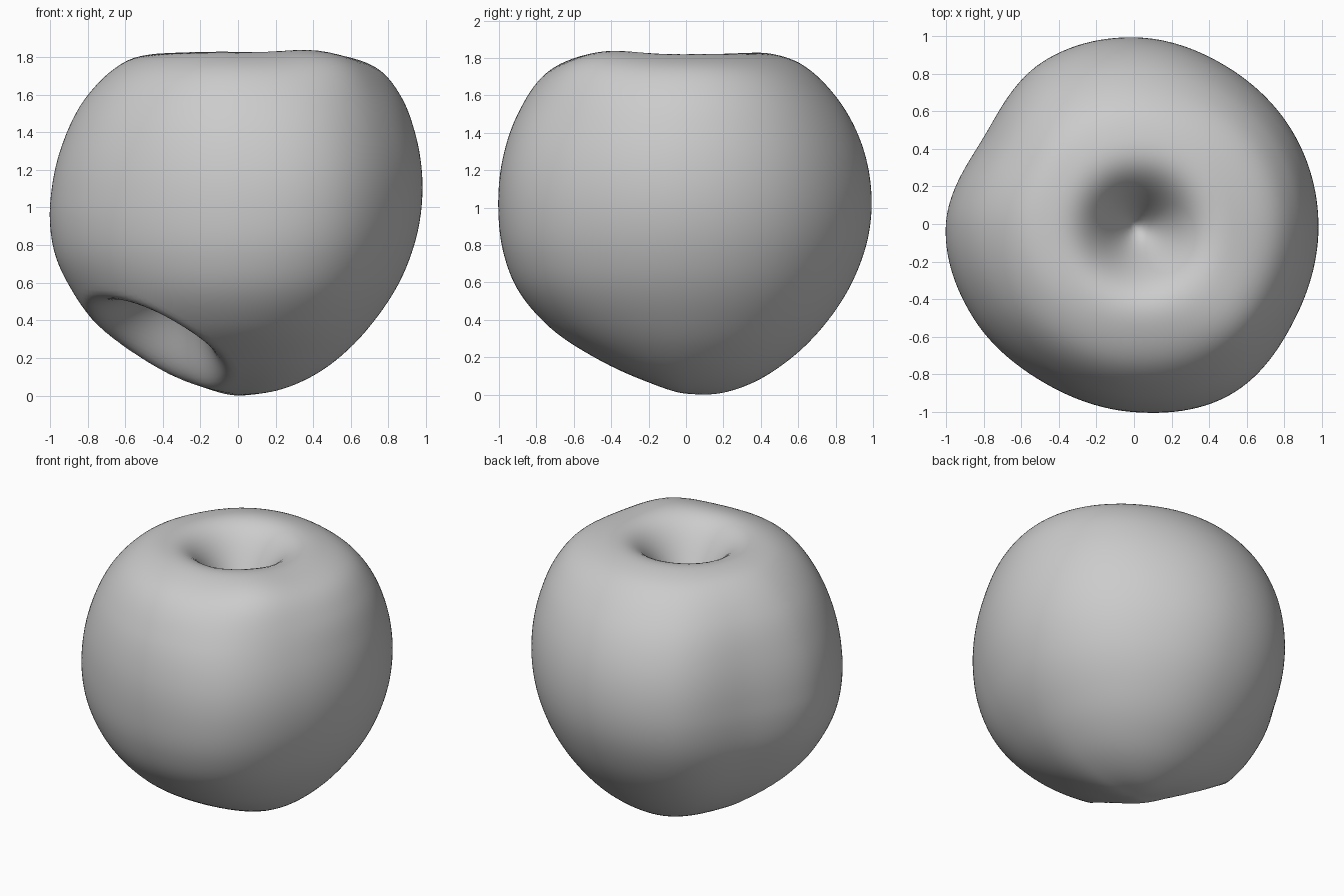
import bpy, bmesh, math
from mathutils import Vector

if "Cube" in bpy.data.objects:
    bpy.data.objects.remove(bpy.data.objects["Cube"])

# Side outlines (radius, height) from top to bottom in the four main directions
right = [(0, 1.81), (.53, 1.82), (.75, 1.74), (.87, 1.6), (.95, 1.4), (.99, 1.15), (.97, .9),
         (.9, .68), (.75, .43), (.6, .26), (.4, .11), (.2, .03), (0, .01)]
back = [(0, 1.82), (.46, 1.83), (.62, 1.77), (.8, 1.6), (.93, 1.37), (.99, 1.1), (.98, .88),
        (.9, .63), (.75, .39), (.55, .19), (.35, .065), (.17, .01), (0, .01)]
left = [(0, 1.82), (.43, 1.83), (.6, 1.78), (.8, 1.6), (.93, 1.35), (.99, 1.1), (1, .95),
        (.97, .75), (.88, .56), (.74, .37), (.55, .21), (.25, .07), (0, .01)]
front = [(0, 1.81), (.55, 1.82), (.75, 1.72), (.9, 1.5), (.98, 1.25), (1, 1), (.97, .75),
         (.9, .57), (.75, .385), (.5, .21), (.25, .09), (0, .01)]
# Plan outline radius every 30 degrees, from +x anticlockwise
plan = [.99, .985, .98, 1.0, .995, .925, 1.0, .99, .97, 1.0, 1.045, 1.0]
MID = 1.0


def polar(profile):
    return [(math.atan2(r, z - MID), math.hypot(r, z - MID)) for r, z in profile]


def smooth_lookup(pts, a):
    """Hermite interpolation through (angle, value) points."""
    i = 0
    while i < len(pts) - 2 and a > pts[i + 1][0]:
        i += 1

    def slope(k):
        p, q = pts[max(k - 1, 0)], pts[min(k + 1, len(pts) - 1)]
        return (q[1] - p[1]) / (q[0] - p[0])
    (a0, v0), (a1, v1) = pts[i], pts[i + 1]
    h = a1 - a0
    t = min(max((a - a0) / h, 0), 1)
    return (v0 * (2*t**3 - 3*t**2 + 1) + slope(i) * h * (t**3 - 2*t**2 + t)
            + v1 * (3*t**2 - 2*t**3) + slope(i + 1) * h * (t**3 - t**2))


sides = [polar(p) for p in (right, back, left, front)]
plan_pts = [(math.radians(30 * k), plan[k % 12]) for k in range(-2, 15)]

# Hollow low on the front left, pushed inwards along its axis
HOLLOW = Vector((-.47, -.30, .23))
INWARD = Vector((.45, .28, .85)).normalized()


def shape(d):
    az = math.atan2(d.y, d.x) % (2 * math.pi)
    tilt = math.acos(max(-1, min(1, d.z)))
    q = az / (math.pi / 2)
    k, w = int(q) % 4, math.sin((q % 1) * math.pi / 2) ** 2
    r = (1 - w) * smooth_lookup(sides[k], tilt) + w * smooth_lookup(sides[(k + 1) % 4], tilt)
    f = 1 + (smooth_lookup(plan_pts, az) - 1) * math.sin(tilt) ** 2
    p = Vector((d.x * r * f, d.y * r * f, MID + d.z * r))
    # fuller shoulder on the front right
    p += d * .04 * math.exp(-(p - Vector((.48, -.48, 1.75))).length_squared / .06)
    # stem dimple
    if p.z > MID:
        p.z -= .42 * math.exp(-(math.hypot(p.x - .03, p.y + .04) / .23) ** 2)
    # lower hollow
    s = (p - HOLLOW).length / .46
    if s < 1:
        p += INWARD * .33 * (1 - s * s) ** 2
    return p


# Fruit body
bm = bmesh.new()
bmesh.ops.create_icosphere(bm, subdivisions=6, radius=1)
for v in bm.verts:
    v.co = shape(v.co.normalized())
low = min(v.co.z for v in bm.verts)
for v in bm.verts:
    v.co.z -= low
for face in bm.faces:
    face.smooth = True
mesh = bpy.data.meshes.new("fruit_body")
bm.to_mesh(mesh)
bm.free()
body = bpy.data.objects.new("fruit_body", mesh)
bpy.context.collection.objects.link(body)
